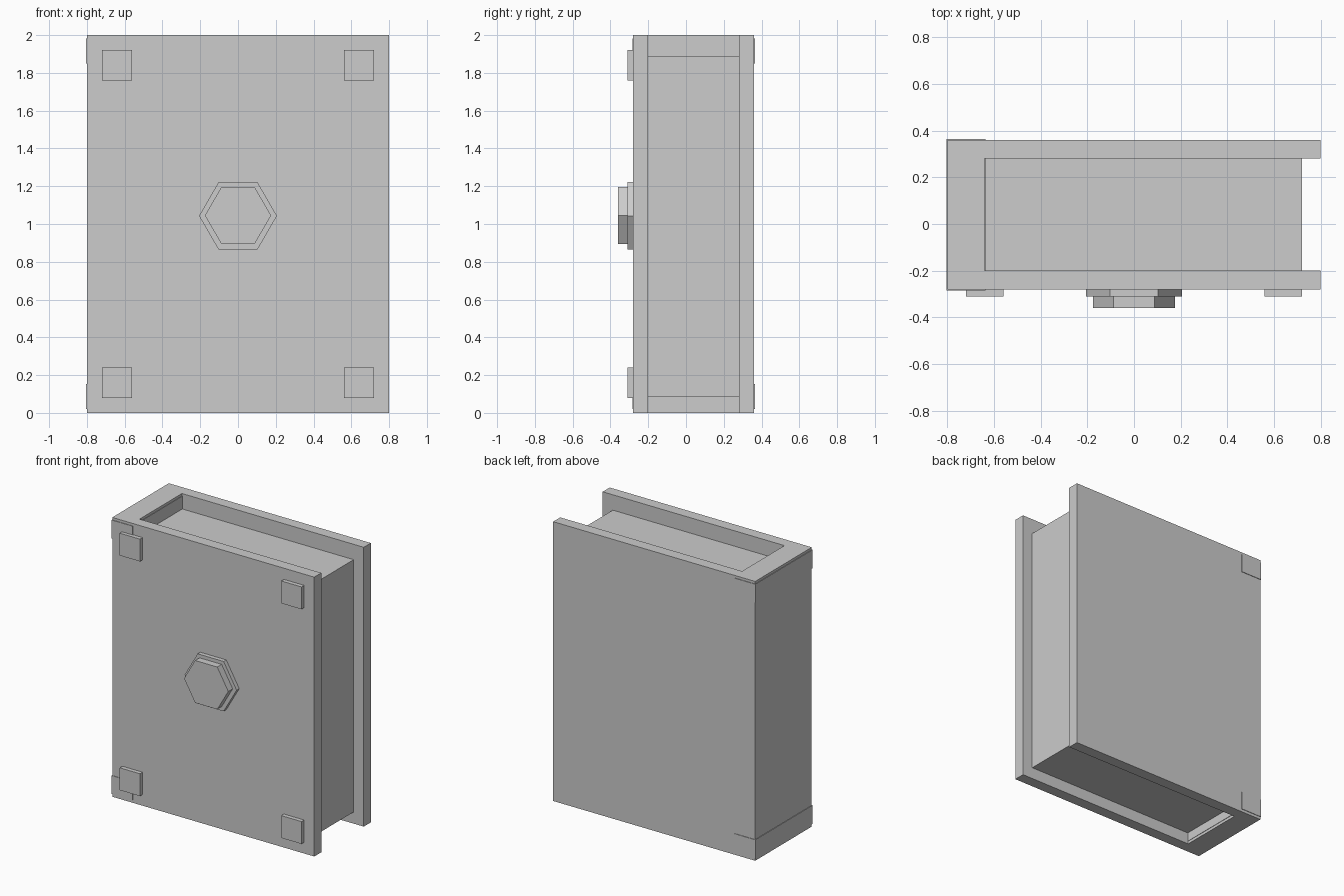
import bpy, bmesh, math

if "Cube" in bpy.data.objects:
    bpy.data.objects.remove(bpy.data.objects["Cube"])

grey = bpy.data.materials.new("plain_grey")
grey.diffuse_color = (0.604, 0.604, 0.604, 1)
grey.use_nodes = True
grey.node_tree.nodes["Principled BSDF"].inputs["Base Color"].default_value = grey.diffuse_color


def finish(name, bm):
    bmesh.ops.recalc_face_normals(bm, faces=bm.faces)
    mesh = bpy.data.meshes.new(name)
    bm.to_mesh(mesh)
    bm.free()
    mesh.materials.append(grey)
    obj = bpy.data.objects.new(name, mesh)
    bpy.context.collection.objects.link(obj)
    return obj


def prism(name, points, offset):
    """Extrude a flat outline along an offset vector."""
    bm = bmesh.new()
    face = bm.faces.new([bm.verts.new(p) for p in points])
    result = bmesh.ops.extrude_face_region(bm, geom=[face], use_keep_orig=True)
    verts = [g for g in result["geom"] if isinstance(g, bmesh.types.BMVert)]
    bmesh.ops.translate(bm, verts=verts, vec=offset)
    return finish(name, bm)


def box(name, x0, x1, y0, y1, z0, z1):
    pts = [(x0, y0, z0), (x1, y0, z0), (x1, y1, z0), (x0, y1, z0)]
    return prism(name, pts, (0, 0, z1 - z0))


def hexagon(name, radius, z, y0, y1):
    pts = [(radius * math.cos(i * math.pi / 3), y0,
            z + radius * math.sin(i * math.pi / 3)) for i in range(6)]
    return prism(name, pts, (0, y1 - y0, 0))


# Cover: front board, spine and back board as one C-shaped profile
outline = [(-0.8, -0.28), (0.8, -0.28), (0.8, -0.2), (-0.64, -0.2),
           (-0.64, 0.28), (0.8, 0.28), (0.8, 0.36), (-0.8, 0.36)]
prism("book_cover", [(x, y, 0) for x, y in outline], (0, 0, 2))

# Page block, recessed between the boards
box("pages", -0.64, 0.72, -0.2, 0.28, 0.083, 1.89)

# Thin bands wrapped round the spine ends
for label, z0, z1 in (("lower", 0.02, 0.152), ("upper", 1.85, 1.982)):
    box(label + "_spine_band", -0.804, -0.637, -0.284, 0.364, z0, z1)

# Square corner studs on the front board
for side, x in (("left", -0.64), ("right", 0.64)):
    for level, z in (("lower", 0.16), ("upper", 1.84)):
        box(f"{level}_{side}_stud", x - 0.08, x + 0.08, -0.31, -0.28, z - 0.08, z + 0.08)

# Hexagonal centre boss: wide base and raised gem
hexagon("boss_base", 0.206, 1.043, -0.31, -0.28)
hexagon("boss_gem", 0.175, 1.045, -0.36, -0.31)
